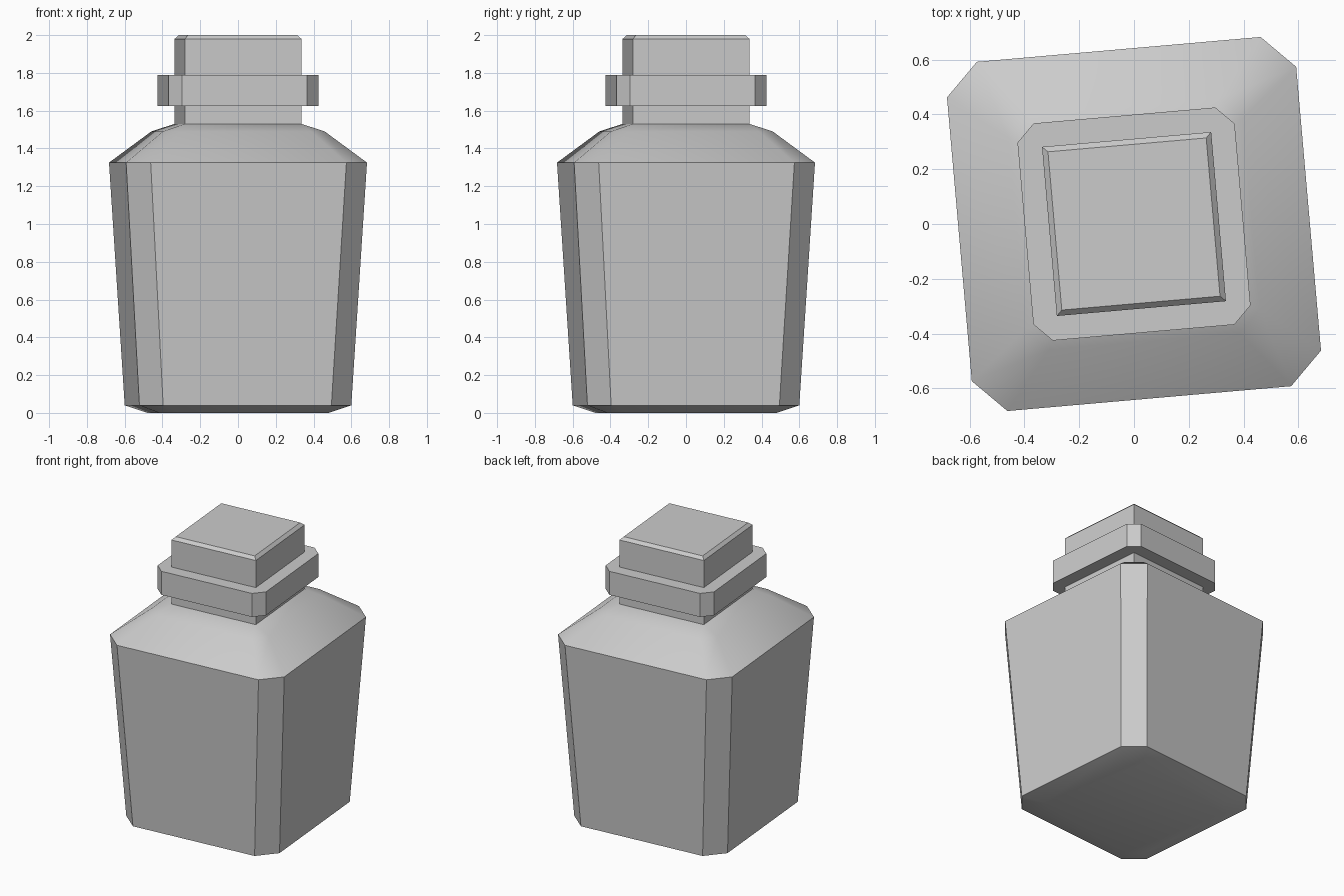
import bpy, bmesh, math

if "Cube" in bpy.data.objects:
    bpy.data.objects.remove(bpy.data.objects["Cube"])

TWIST = math.radians(5)  # whole bottle is turned slightly about z


def ring(h, a, z):
    """Square of half-width h whose corners are cut at a (a == h gives sharp corners)."""
    pts = []
    for k in range(4):
        ang = TWIST + k * math.pi / 2
        c, s = math.cos(ang), math.sin(ang)
        for x, y in ((h, -a), (h, a)):
            pts.append((x * c - y * s, x * s + y * c, z))
    return pts


def stack(name, sections, cap_bottom=True, cap_top=True):
    """Skin a list of (half_width, corner, z) sections into one object."""
    bm = bmesh.new()
    rings = [[bm.verts.new(p) for p in ring(*s)] for s in sections]
    for lo, hi in zip(rings, rings[1:]):
        for i in range(8):
            j = (i + 1) % 8
            bm.faces.new((lo[i], lo[j], hi[j], hi[i]))
    if cap_bottom:
        bm.faces.new(rings[0][::-1])
    if cap_top:
        bm.faces.new(rings[-1])
    bmesh.ops.remove_doubles(bm, verts=bm.verts, dist=0.0005)
    mesh = bpy.data.meshes.new(name)
    bm.to_mesh(mesh)
    bm.free()
    obj = bpy.data.objects.new(name, mesh)
    bpy.context.collection.objects.link(obj)
    bpy.ops.object.select_all(action='DESELECT')
    obj.select_set(True)
    bpy.context.view_layer.objects.active = obj
    bpy.ops.object.shade_smooth_by_angle(angle=math.radians(32))
    return obj


# Tapered body with rounded shoulder
stack("bottle_body", [
    (0.45, 0.357, 0.0),
    (0.563, 0.447, 0.04),
    (0.64, 0.52, 1.325),
    (0.43, 0.35, 1.49),
    (0.31, 0.31, 1.53),
], cap_top=False)

# Square neck and stopper with bevelled top
stack("neck_and_stopper", [
    (0.31, 0.31, 1.53),
    (0.31, 0.31, 1.98),
    (0.29, 0.29, 2.0),
], cap_bottom=False)

# Collar around the neck
stack("collar", [
    (0.31, 0.31, 1.625),
    (0.398, 0.333, 1.625),
    (0.398, 0.333, 1.79),
    (0.31, 0.31, 1.79),
], cap_bottom=False, cap_top=False)
